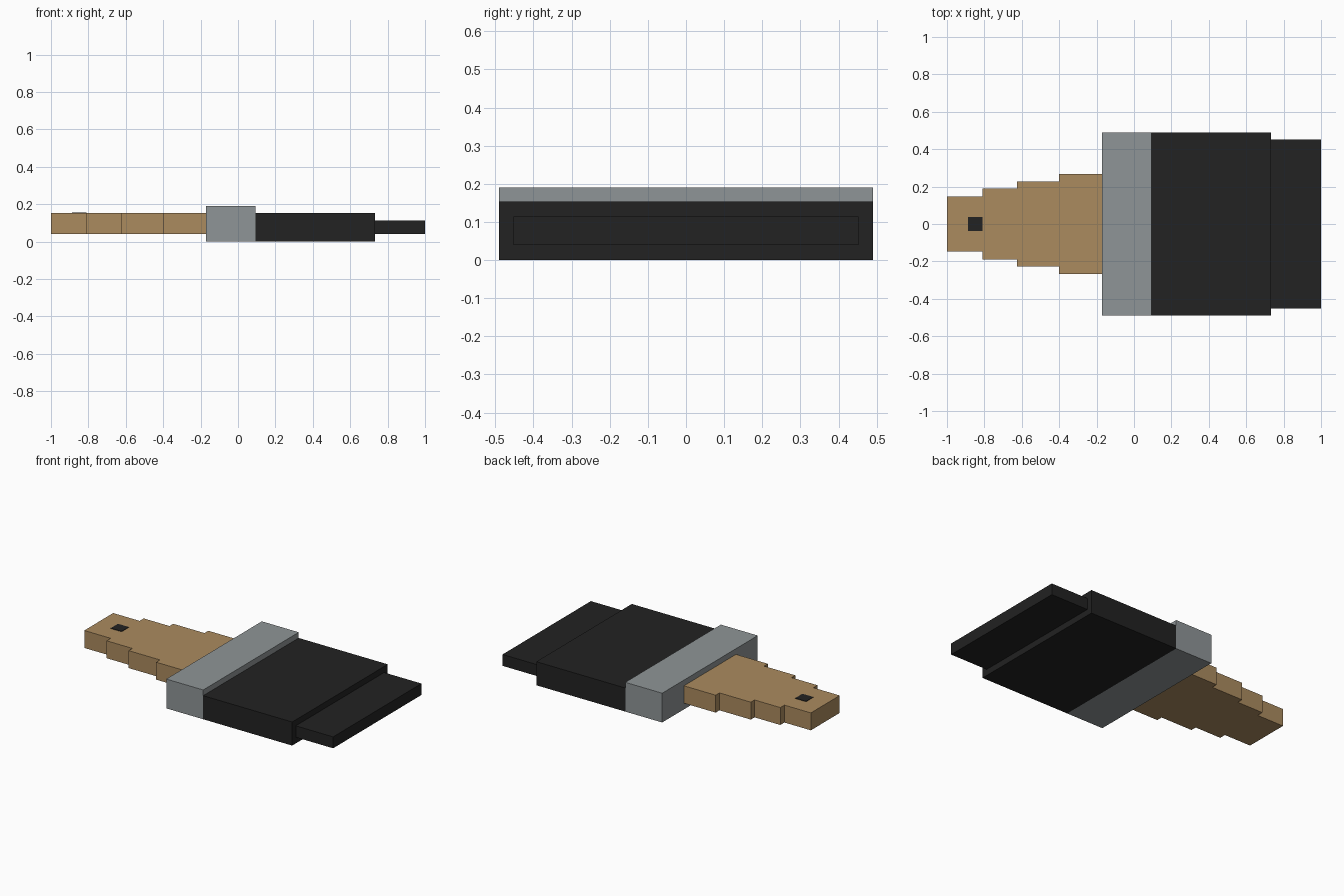
import bpy
import bmesh

cube = bpy.data.objects.get("Cube")
if cube:
    bpy.data.objects.remove(cube, do_unlink=True)


def make_material(name, rgb):
    # convert display values to linear
    col = [((c / 255 + 0.055) / 1.055) ** 2.4 for c in rgb] + [1]
    mat = bpy.data.materials.new(name)
    mat.use_nodes = True
    mat.diffuse_color = col
    bsdf = next(n for n in mat.node_tree.nodes if n.type == "BSDF_PRINCIPLED")
    bsdf.inputs["Base Color"].default_value = col
    return mat


def prism(name, outline, z0, z1, mat):
    """Extrude a flat outline from z0 up to z1."""
    bm = bmesh.new()
    face = bm.faces.new([bm.verts.new((x, y, z0)) for x, y in outline])
    ext = bmesh.ops.extrude_face_region(bm, geom=[face])
    top = [v for v in ext["geom"] if isinstance(v, bmesh.types.BMVert)]
    bmesh.ops.translate(bm, verts=top, vec=(0, 0, z1 - z0))
    bmesh.ops.recalc_face_normals(bm, faces=bm.faces)
    mesh = bpy.data.meshes.new(name)
    bm.to_mesh(mesh)
    bm.free()
    mesh.materials.append(mat)
    obj = bpy.data.objects.new(name, mesh)
    bpy.context.collection.objects.link(obj)
    return obj


def box(name, x0, x1, half, z0, z1, mat):
    return prism(name, [(x0, -half), (x1, -half), (x1, half), (x0, half)], z0, z1, mat)


wood = make_material("tan wood", (171, 139, 95))
metal = make_material("grey metal", (143, 149, 151))
black = make_material("black bristle", (34, 34, 34))

# Stepped wooden handle, mirrored across its length
steps = [(-1, -0.81, 0.148), (-0.81, -0.625, 0.19), (-0.625, -0.4, 0.228), (-0.4, -0.17, 0.267)]
side = [(x, half) for x0, x1, half in steps for x in (x0, x1)]
prism("handle", side + [(x, -y) for x, y in reversed(side)], 0.04, 0.153, wood)

# Dark hanging-hole mark on the handle
box("hanging_hole", -0.888, -0.81, 0.037, 0.152, 0.156, black)

# Metal band and two-stage bristles
box("metal_band", -0.172, 0.093, 0.49, 0, 0.19, metal)
box("bristles", 0.093, 0.732, 0.49, 0, 0.153, black)
box("bristle_tip", 0.732, 1, 0.453, 0.04, 0.114, black)
